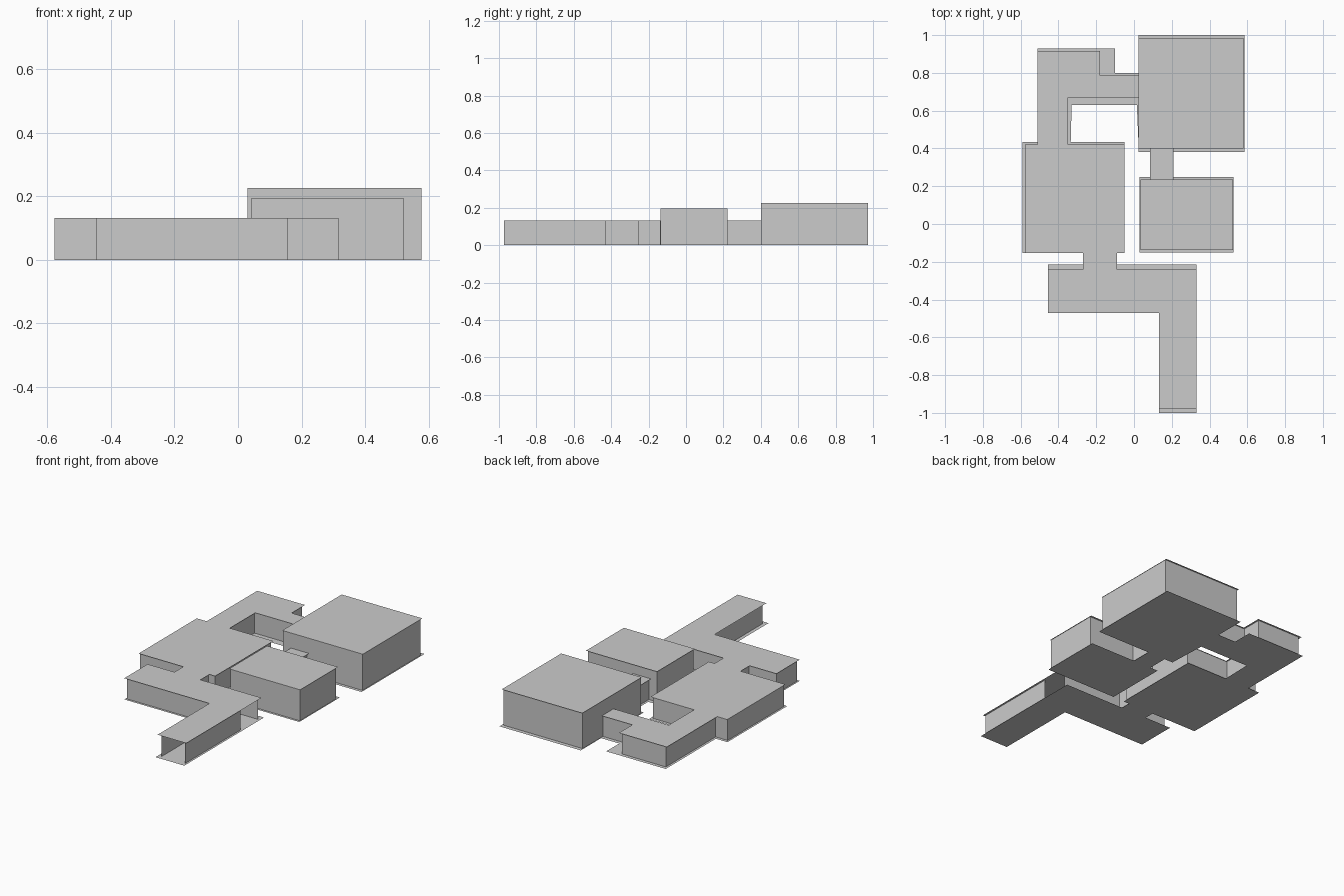
import bpy, bmesh

LOW, MID, HIGH = 0.132, 0.195, 0.226


def finish(name, bm):
    mesh = bpy.data.meshes.new(name)
    bm.to_mesh(mesh)
    bm.free()
    obj = bpy.data.objects.new(name, mesh)
    bpy.context.collection.objects.link(obj)
    return obj


def slab(name, outline, z):
    """Thin flat sheet from a plan outline."""
    bm = bmesh.new()
    face = bm.faces.new([bm.verts.new((x, y, z)) for x, y in outline])
    face.normal_update()
    if (face.normal.z > 0) == (z == 0):
        face.normal_flip()
    return finish(name, bm)


def rect(x0, x1, y0, y1):
    return [(x0, y0), (x1, y0), (x1, y1), (x0, y1)]


def walls(name, paths, top, bottom=0.0):
    """Thin upright sheets along open plan paths."""
    bm = bmesh.new()
    for path in paths:
        cols = [(bm.verts.new((x, y, bottom)), bm.verts.new((x, y, top))) for x, y in path]
        for (a, b), (c, d) in zip(cols, cols[1:]):
            bm.faces.new((a, c, d, b))
    return finish(name, bm)


# Tall hall, with doorways to the two passages
slab("hall_floor", rect(0.025, 0.585, 0.38, 1.0), 0)
slab("hall_ceiling", rect(0.025, 0.58, 0.40, 0.985), HIGH)
walls("hall_walls", [
    [(0.195, 0.40), (0.577, 0.40), (0.577, 0.974), (0.03, 0.974), (0.03, 0.775)],
    [(0.03, 0.66), (0.03, 0.40), (0.10, 0.40)]], HIGH)
walls("hall_lintels", [[(0.10, 0.40), (0.195, 0.40)],
                       [(0.03, 0.66), (0.03, 0.775)]], HIGH, LOW)

# Small room, with a doorway at the back
slab("small_room_floor", rect(0.03, 0.527, -0.15, 0.25), 0)
slab("small_room_ceiling", rect(0.035, 0.525, -0.138, 0.235), MID)
walls("small_room_walls", [
    [(0.195, 0.222), (0.52, 0.222), (0.52, -0.135), (0.043, -0.135),
     (0.043, 0.222), (0.10, 0.222)]], MID)
walls("small_room_lintel", [[(0.10, 0.222), (0.195, 0.222)]], MID, LOW)

# Short passage between small room and hall
slab("short_passage_floor", rect(0.085, 0.21, 0.25, 0.38), 0)
slab("short_passage_ceiling", rect(0.085, 0.21, 0.222, 0.40), LOW)
walls("short_passage_walls", [[(x, 0.222), (x, 0.40)] for x in (0.10, 0.195)], LOW)

# Middle room, open to the bent passage and the link
slab("middle_room_floor", rect(-0.59, -0.05, -0.153, 0.435), 0)
slab("middle_room_ceiling", rect(-0.578, -0.05, -0.153, 0.42), LOW)
walls("middle_room_walls", [
    [(-0.255, -0.14), (-0.578, -0.14), (-0.578, 0.415), (-0.495, 0.415)],
    [(-0.36, 0.415), (-0.062, 0.415), (-0.062, -0.14), (-0.105, -0.14)]], LOW)

# Bent passage from middle room to hall
slab("bent_passage_floor", [
    (-0.51, 0.435), (-0.335, 0.435), (-0.33, 0.63), (0.015, 0.63), (0.025, 0.40),
    (0.025, 0.80), (-0.10, 0.80), (-0.10, 0.928), (-0.51, 0.928)], 0)
slab("bent_passage_ceiling", [
    (-0.51, 0.42), (-0.35, 0.42), (-0.35, 0.67), (0.03, 0.67),
    (0.03, 0.785), (-0.18, 0.785), (-0.18, 0.917), (-0.51, 0.917)], LOW)
walls("bent_passage_walls", [
    [(-0.495, 0.415), (-0.495, 0.905), (-0.192, 0.905), (-0.192, 0.775), (0.03, 0.775)],
    [(-0.36, 0.415), (-0.36, 0.678), (0.03, 0.678)]], LOW)

# Front corridor with its leg and the link to the middle room
slab("front_corridor_floor", [
    (-0.455, -0.47), (0.132, -0.47), (0.132, -1.0), (0.33, -1.0), (0.33, -0.215),
    (-0.09, -0.215), (-0.09, -0.153), (-0.27, -0.153), (-0.27, -0.215), (-0.455, -0.215)], 0)
slab("front_corridor_ceiling", [
    (-0.455, -0.47), (0.132, -0.47), (0.132, -0.98), (0.33, -0.98), (0.33, -0.24),
    (-0.09, -0.24), (-0.09, -0.153), (-0.27, -0.153), (-0.27, -0.24), (-0.455, -0.24)], LOW)
walls("front_corridor_walls", [
    [(-0.255, -0.14), (-0.255, -0.255), (-0.445, -0.255), (-0.445, -0.455),
     (0.155, -0.455), (0.155, -0.972)],
    [(-0.105, -0.14), (-0.105, -0.255), (0.317, -0.255)],
    [(0.317, -0.43), (0.317, -0.972)]], LOW)
